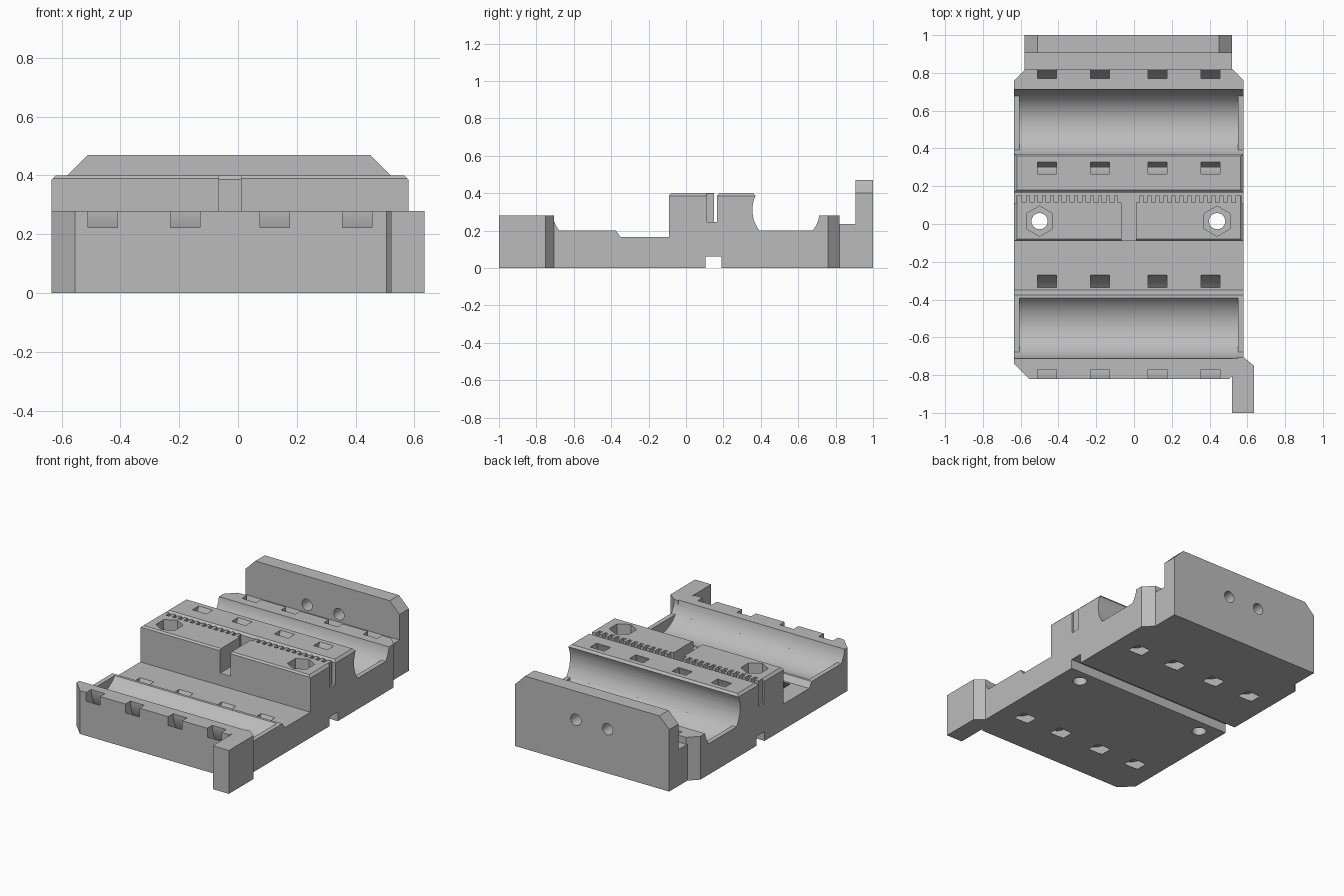
import bpy, bmesh
from math import sin, cos, radians, sqrt, atan2, degrees

cube = bpy.data.objects.get("Cube")
if cube:
    bpy.data.objects.remove(cube, do_unlink=True)

grey = bpy.data.materials.new("plain_grey")
grey.use_nodes = True
colour = (0.5, 0.5, 0.5, 1)
grey.diffuse_color = colour
grey.node_tree.nodes["Principled BSDF"].inputs["Base Color"].default_value = colour

LEFT, RIGHT = -0.635, 0.58          # body sides
MID = (LEFT + RIGHT) / 2
CRADLE_Y, CRADLE_Z, CRADLE_R = 0.535, 0.31, 0.18
PLACE = {"x": lambda a, b, t: (t, a, b),
         "y": lambda a, b, t: (a, t, b),
         "z": lambda a, b, t: (a, b, t)}


def prism(name, points, axis, *spans):
    """Extrude a 2D outline along an axis, once for each (low, high) span."""
    bm = bmesh.new()
    for low, high in spans:
        ends = [[bm.verts.new(PLACE[axis](a, b, t)) for a, b in points] for t in (low, high)]
        bm.faces.new(ends[0])
        bm.faces.new(ends[1][::-1])
        n = len(points)
        for i in range(n):
            j = (i + 1) % n
            bm.faces.new((ends[0][i], ends[1][i], ends[1][j], ends[0][j]))
    bmesh.ops.recalc_face_normals(bm, faces=bm.faces)
    mesh = bpy.data.meshes.new(name)
    bm.to_mesh(mesh)
    bm.free()
    mesh.materials.append(grey)
    obj = bpy.data.objects.new(name, mesh)
    bpy.context.collection.objects.link(obj)
    return obj


def rect(a0, a1, b0, b1):
    return [(a0, b0), (a1, b0), (a1, b1), (a0, b1)]


def arc(a, b, r, start, end, steps):
    angles = [radians(start + (end - start) * i / steps) for i in range(steps + 1)]
    return [(a + r * cos(t), b + r * sin(t)) for t in angles]


def combine(target, tool, operation="DIFFERENCE"):
    """Apply a boolean and discard the tool object."""
    mod = target.modifiers.new("boolean", "BOOLEAN")
    mod.operation, mod.object, mod.solver = operation, tool, "EXACT"
    graph = bpy.context.evaluated_depsgraph_get()
    mesh = bpy.data.meshes.new_from_object(target.evaluated_get(graph))
    target.modifiers.clear()
    target.data = mesh
    bpy.data.objects.remove(tool, do_unlink=True)


def wall(y, z_from, z_to, side):
    """Curved cradle wall between two heights on one side of the axis."""
    pts = []
    for i in range(13):
        z = z_from + (z_to - z_from) * i / 12
        pts.append((y + side * sqrt(CRADLE_R ** 2 - (z - CRADLE_Z) ** 2), z))
    return pts


# Body side profile
profile = [(-0.82, 0), (-0.82, 0.28)]
profile += wall(-CRADLE_Y, 0.28, 0.2, -1)
profile += [(-0.375, 0.2), (-0.35, 0.165), (-0.09, 0.165), (-0.09, 0.39), (-0.08, 0.4), (0.36, 0.4)]
profile += wall(CRADLE_Y, 0.385, 0.2, -1)
profile += wall(CRADLE_Y, 0.2, 0.28, 1)
profile += [(0.82, 0.28), (0.82, 0), (0.19, 0), (0.19, 0.06), (0.105, 0.06), (0.105, 0)]
body = prism("body", profile, "x", (LEFT, RIGHT))

# Corner chamfers in plan
corners = [
    [(-0.645, -0.73), (-0.545, -0.83), (-0.7, -0.9)],
    [(-0.645, 0.75), (-0.565, 0.83), (-0.7, 0.9)],
    [(0.59, 0.75), (0.51, 0.83), (0.7, 0.9)],
    [(0.495, -0.83), (0.52, -0.805), (0.52, -0.83)],
]
for pts in corners:
    combine(body, prism("corner_cut", pts, "z", (-0.1, 0.6)))

# Front arm
arm = [(0.52, -1), (0.635, -1), (0.635, -0.75), (0.58, -0.705), (0.52, -0.705)]
combine(body, prism("arm", arm, "z", (0, 0.28)), "UNION")

# Cylindrical cradles, strap channels around them
straps = [(x - 0.05, x + 0.05) for x in (-0.46, -0.18, 0.125, 0.405)]
for y in (-CRADLE_Y, CRADLE_Y):
    round_cut = arc(y, CRADLE_Z, CRADLE_R, 0, 352.5, 47)
    combine(body, prism("cradle_cut", round_cut, "x", (-0.605, 0.55)))
    ring = arc(y, 0.29, 0.293, -215, 35, 40) + arc(y, 0.29, 0.235, 35, -215, 40)
    combine(body, prism("strap_cut", ring, "x", *straps))

# Bevels on the ends of the raised block
for edge, out in ((LEFT, -1), (RIGHT, 1)):
    pts = [(edge + out * 0.01, 0.375), (edge - out * 0.025, 0.41), (edge + out * 0.05, 0.45)]
    combine(body, prism("bevel_cut", pts, "y", (-0.2, 0.5)))

# Toothed belt slot: straight rear edge, comb-shaped front edge
comb = [(0.7, 0.18), (0.7, 0.11)]
gaps = [0.045 + 0.0425 * i for i in range(13)]
comb += [(RIGHT - 0.012, 0.11), (RIGHT - 0.012, 0.15)]
for x in [MID + g for g in reversed(gaps)] + [MID - g for g in gaps]:
    comb += [(x + 0.011, 0.15), (x + 0.011, 0.113), (x - 0.011, 0.113), (x - 0.011, 0.15)]
comb += [(LEFT + 0.012, 0.15), (LEFT + 0.012, 0.11), (-0.7, 0.11), (-0.7, 0.18)]
comb = [(x, 0.166 if y == 0.18 else y) for x, y in comb]
combine(body, prism("belt_cut", comb, "z", (0.245, 0.5)))
lip = [(0.16, 0.38), (0.19, 0.41), (0.16, 0.41)]
combine(body, prism("belt_lead_in", lip, "x", (-0.7, 0.7)))
combine(body, prism("middle_slot", rect(-0.065, 0.01, -0.2, 0.155), "z", (0.245, 0.5)))

# Screw holes with hexagonal nut pockets
for x in (-0.5, 0.44):
    combine(body, prism("nut_pocket", arc(x, 0.015, 0.08, 30, 330, 5), "z", (0.3, 0.5)))
    combine(body, prism("screw_hole", arc(x, 0.015, 0.043, 0, 345, 23), "z", (-0.1, 0.35)))

# Rear shelf and end plate
shelf = prism("rear_shelf", rect(-0.58, 0.52, 0, 0.235), "y", (0.815, 0.905))
outline = [(-0.58, 0), (0.52, 0), (0.52, 0.4), (0.45, 0.47), (-0.51, 0.47), (-0.58, 0.4)]
plate = prism("end_plate", outline, "y", (0.905, 1))
for x in (0.087, -0.14):
    combine(plate, prism("plate_hole", arc(x, 0.285, 0.037, 0, 345, 23), "y", (0.8, 1.1)))

# Smooth curved walls, keep edges crisp
bpy.ops.object.select_all(action="DESELECT")
for obj in (body, shelf, plate):
    obj.select_set(True)
bpy.context.view_layer.objects.active = body
bpy.ops.object.shade_smooth_by_angle(angle=radians(25))
